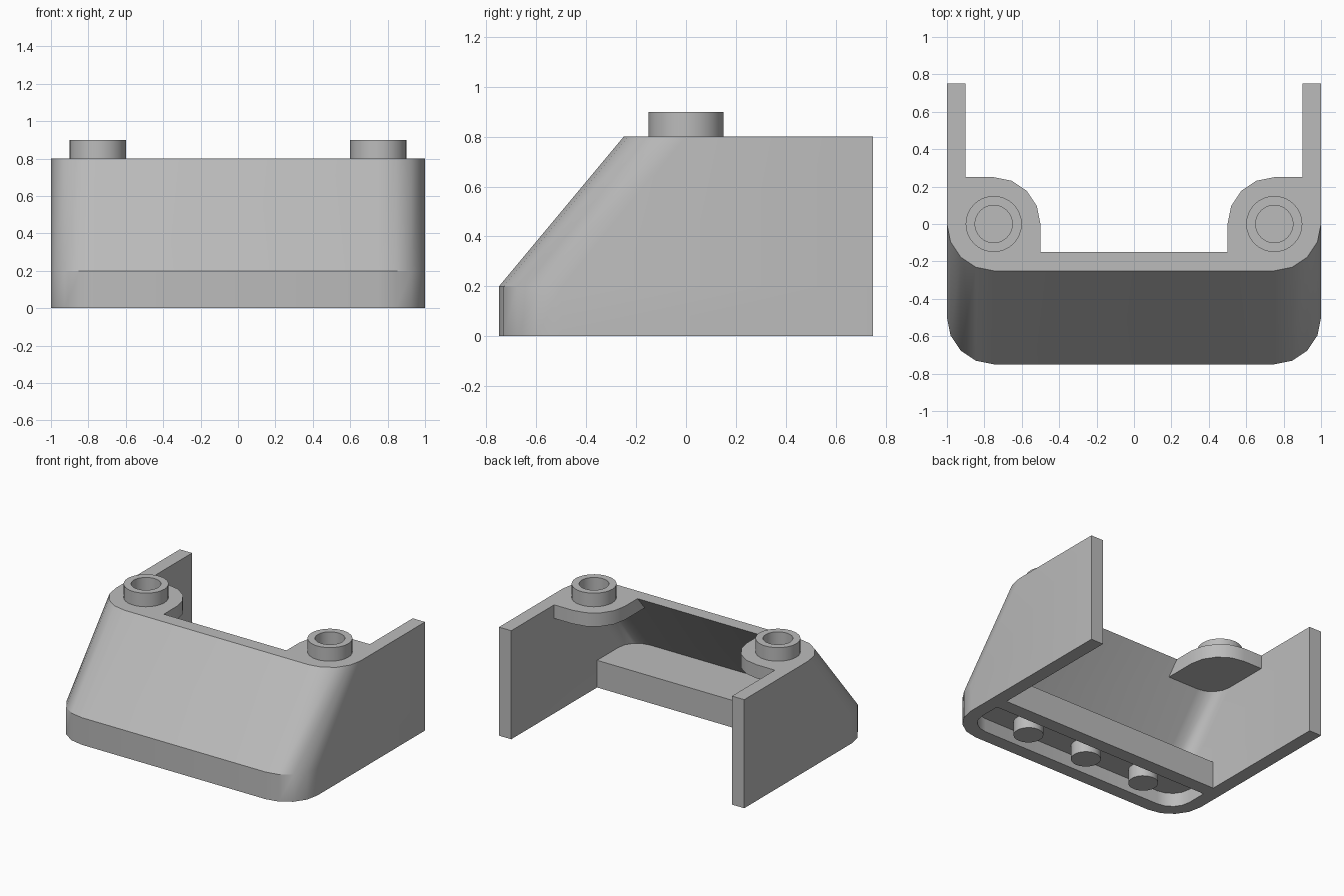
import bpy
import bmesh
from math import cos, sin, radians

if "Cube" in bpy.data.objects:
    bpy.data.objects.remove(bpy.data.objects["Cube"], do_unlink=True)

GREY = (0.5, 0.5, 0.5, 1)
grey = bpy.data.materials.new("light_grey")
grey.use_nodes = True
grey.diffuse_color = GREY
grey.node_tree.nodes["Principled BSDF"].inputs["Base Color"].default_value = GREY

CORNER_X = 0.75          # centre of every rounded corner
BACK = 0.75
SLOPE = 0.5 / 0.6        # forward lean of the screen per unit of height


def arc(cx, cy, r, start, end, steps=4):
    angles = [radians(start + (end - start) * i / steps) for i in range(steps + 1)]
    return [(cx + r * cos(a), cy + r * sin(a)) for a in angles]


def loft(name, rings, closed_rings=False):
    """Skin rings of points; either cap the first and last, or wrap them round."""
    bm = bmesh.new()
    rows = [[bm.verts.new(p) for p in ring] for ring in rings]
    n = len(rows[0])
    pairs = list(zip(rows, rows[1:]))
    if closed_rings:
        pairs.append((rows[-1], rows[0]))
    for a, b in pairs:
        for i in range(n):
            j = (i + 1) % n
            bm.faces.new((a[i], a[j], b[j], b[i]))
    if not closed_rings:
        bm.faces.new(rows[0])
        bm.faces.new(rows[-1])
    bmesh.ops.recalc_face_normals(bm, faces=bm.faces)
    mesh = bpy.data.meshes.new(name)
    bm.to_mesh(mesh)
    bm.free()
    mesh.materials.append(grey)
    obj = bpy.data.objects.new(name, mesh)
    bpy.context.collection.objects.link(obj)
    bpy.ops.object.select_all(action="DESELECT")
    obj.select_set(True)
    bpy.context.view_layer.objects.active = obj
    bpy.ops.object.shade_smooth_by_angle(angle=radians(30))
    return obj


def at(points, z):
    return [(x, y, z) for x, y in points]


def front_curve(half_width, shift):
    r = half_width - CORNER_X
    return arc(-CORNER_X, shift, r, 180, 270) + arc(CORNER_X, shift, r, 270, 360)


def rail(half_width, shift, z):
    pts = front_curve(half_width, shift)
    return at([(-half_width, BACK)] + pts + [(half_width, BACK)], z)


# Sloping screen and side walls: one cross-section swept round the U shape
levels = [rail(1, -0.5, 0), rail(1, -0.5, 0.2), rail(1, 0, 0.8),
          rail(0.9, 0, 0.8), rail(0.9, -0.5, 0.2), rail(0.9, -0.5, 0)]
loft("screen_and_walls", list(zip(*levels)))

# Deck over the front cavity, let slightly into the walls
deck = front_curve(0.92, -0.5) + [(0.92, -0.3), (-0.92, -0.3)]
loft("front_deck", [at(deck, 0.1), at(deck, 0.2)])

# Rear lip of the front cavity
lip = [(-0.9, -0.35), (0.9, -0.35), (0.9, -0.25), (-0.9, -0.25)]
loft("deck_rear_lip", [at(lip, 0), at(lip, 0.2)])

# Pins under the deck
for i, x in enumerate((-0.5, 0, 0.5)):
    circle = arc(x, -0.5, 0.1, 0, 360, 24)[:-1]
    loft(f"underside_pin_{i + 1}", [at(circle, 0), at(circle, 0.12)])

# Rounded corner shelves with hollow studs
for side, s in (("left", 1), ("right", -1)):
    def shelf_ring(z):
        shift = (z - 0.8) * SLOPE
        back = [(0.9, 0.25)] + arc(CORNER_X, 0, 0.25, 90, 180)
        front = [(0.5, shift - 0.15)] + arc(CORNER_X, shift, 0.15, 270, 360)
        return [(s * x, y, z) for x, y in back + front]

    loft(f"{side}_corner_shelf", [shelf_ring(0.7), shelf_ring(0.8)])

    outer = arc(s * CORNER_X, 0, 0.15, 0, 360, 32)[:-1]
    inner = arc(s * CORNER_X, 0, 0.1, 0, 360, 32)[:-1]
    loft(f"{side}_stud", [at(outer, 0.8), at(outer, 0.9),
                          at(inner, 0.9), at(inner, 0.8)], closed_rings=True)
